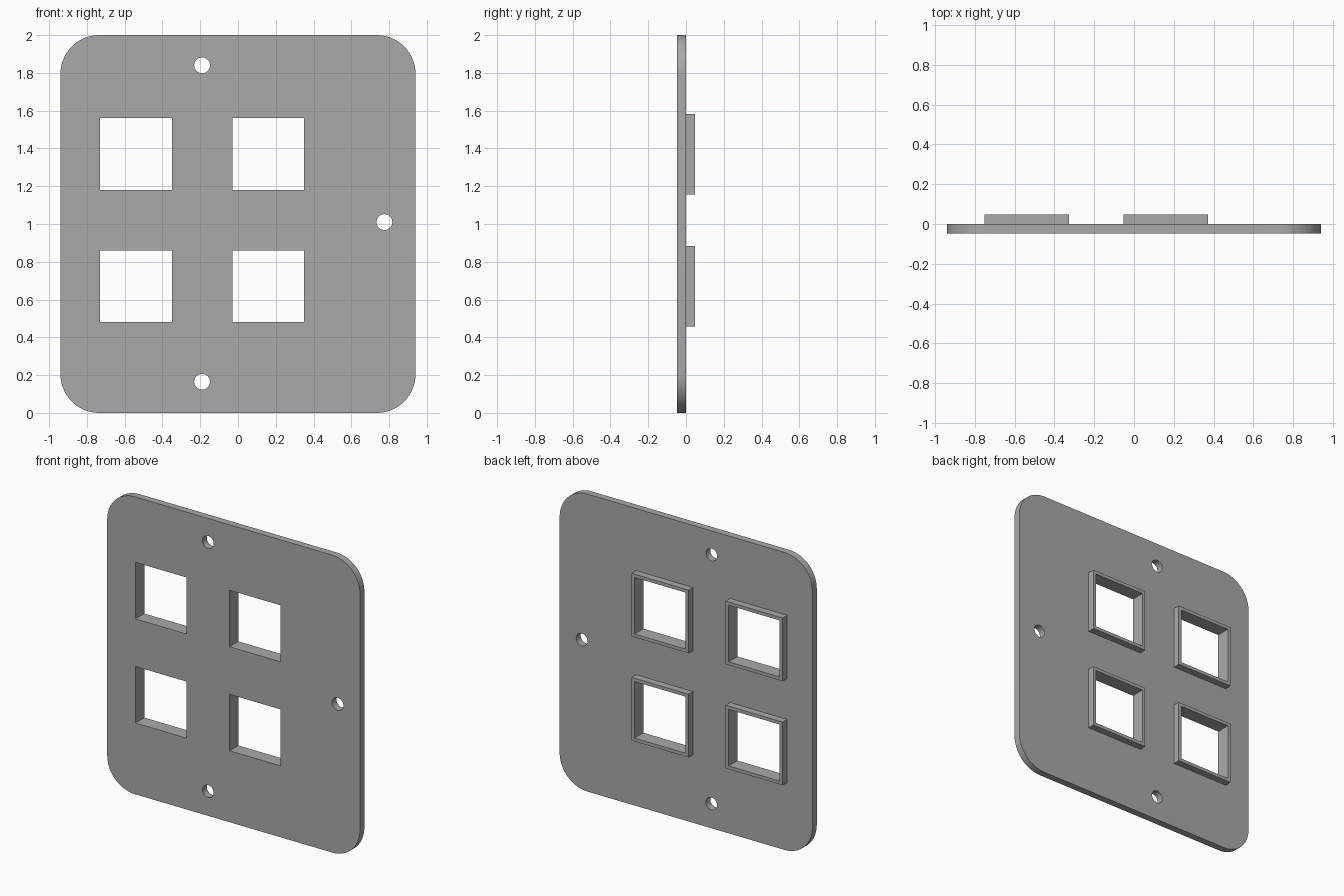
import bpy
import math

if "Cube" in bpy.data.objects:
    bpy.data.objects.remove(bpy.data.objects["Cube"], do_unlink=True)

DEPTH = 0.047          # thickness of the plate and of each rim
OPENING = 0.38         # side of a square window
RIM = 0.425            # outer side of a raised rim
COLUMNS = (-0.54, 0.16)
ROWS = (0.67, 1.37)

grey = bpy.data.materials.new("plain grey")
grey.use_nodes = True
grey.diffuse_color = (0.4, 0.4, 0.4, 1)
grey.node_tree.nodes["Principled BSDF"].inputs["Base Color"].default_value = (0.4, 0.4, 0.4, 1)


def rounded(cx, cz, w, h, r=0, steps=16):
    """Outline of a rectangle, with rounded corners when r > 0."""
    pts = []
    for i, (sx, sz) in enumerate(((1, 1), (-1, 1), (-1, -1), (1, -1))):
        kx, kz = cx + sx * (w / 2 - r), cz + sz * (h / 2 - r)
        for k in range(steps + 1 if r else 1):
            a = math.pi / 2 * (i + k / steps)
            pts.append((kx + r * math.cos(a), kz + r * math.sin(a)))
    return pts


def circle(cx, cz, r, steps=32):
    turn = 2 * math.pi / steps
    return [(cx + r * math.cos(k * turn), cz + r * math.sin(k * turn)) for k in range(steps)]


def extruded(name, outlines, y_front):
    """Solid of thickness DEPTH; the first outline is the edge, the rest are holes."""
    curve = bpy.data.curves.new(name + "_profile", "CURVE")
    curve.dimensions = "2D"
    curve.fill_mode = "BOTH"
    curve.extrude = DEPTH / 2
    for outline in outlines:
        spline = curve.splines.new("POLY")
        spline.points.add(len(outline) - 1)
        for point, (x, z) in zip(spline.points, outline):
            point.co = (x, z, 0, 1)
        spline.use_cyclic_u = True
    obj = bpy.data.objects.new(name, curve)
    bpy.context.collection.objects.link(obj)
    obj.location.y = y_front + DEPTH / 2
    obj.rotation_euler.x = math.pi / 2
    bpy.ops.object.select_all(action="DESELECT")
    obj.select_set(True)
    bpy.context.view_layer.objects.active = obj
    bpy.ops.object.convert(target="MESH")
    # Weld caps to walls and face everything outward
    bpy.ops.object.mode_set(mode="EDIT")
    bpy.ops.mesh.select_all(action="SELECT")
    bpy.ops.mesh.remove_doubles(threshold=0.0001)
    bpy.ops.mesh.normals_make_consistent(inside=False)
    bpy.ops.object.mode_set(mode="OBJECT")
    bpy.ops.object.shade_smooth_by_angle(angle=math.radians(30))
    obj = bpy.context.object
    obj.data.materials.clear()
    obj.data.materials.append(grey)
    return obj


# Wall plate with four windows and three screw holes
windows = [rounded(x, z, OPENING, OPENING) for z in ROWS for x in COLUMNS]
screws = [circle(x, z, 0.042) for x, z in ((-0.19, 1.84), (-0.19, 0.165), (0.775, 1.01))]
extruded("plate", [rounded(0, 1, 1.88, 2, 0.205)] + windows + screws, -DEPTH)

# Raised rim behind each window
for z, row in zip(ROWS, ("lower", "upper")):
    for x, side in zip(COLUMNS, ("right", "left")):
        extruded(f"{row}_{side}_rim",
                 [rounded(x, z, RIM, RIM), rounded(x, z, OPENING, OPENING)], 0)
